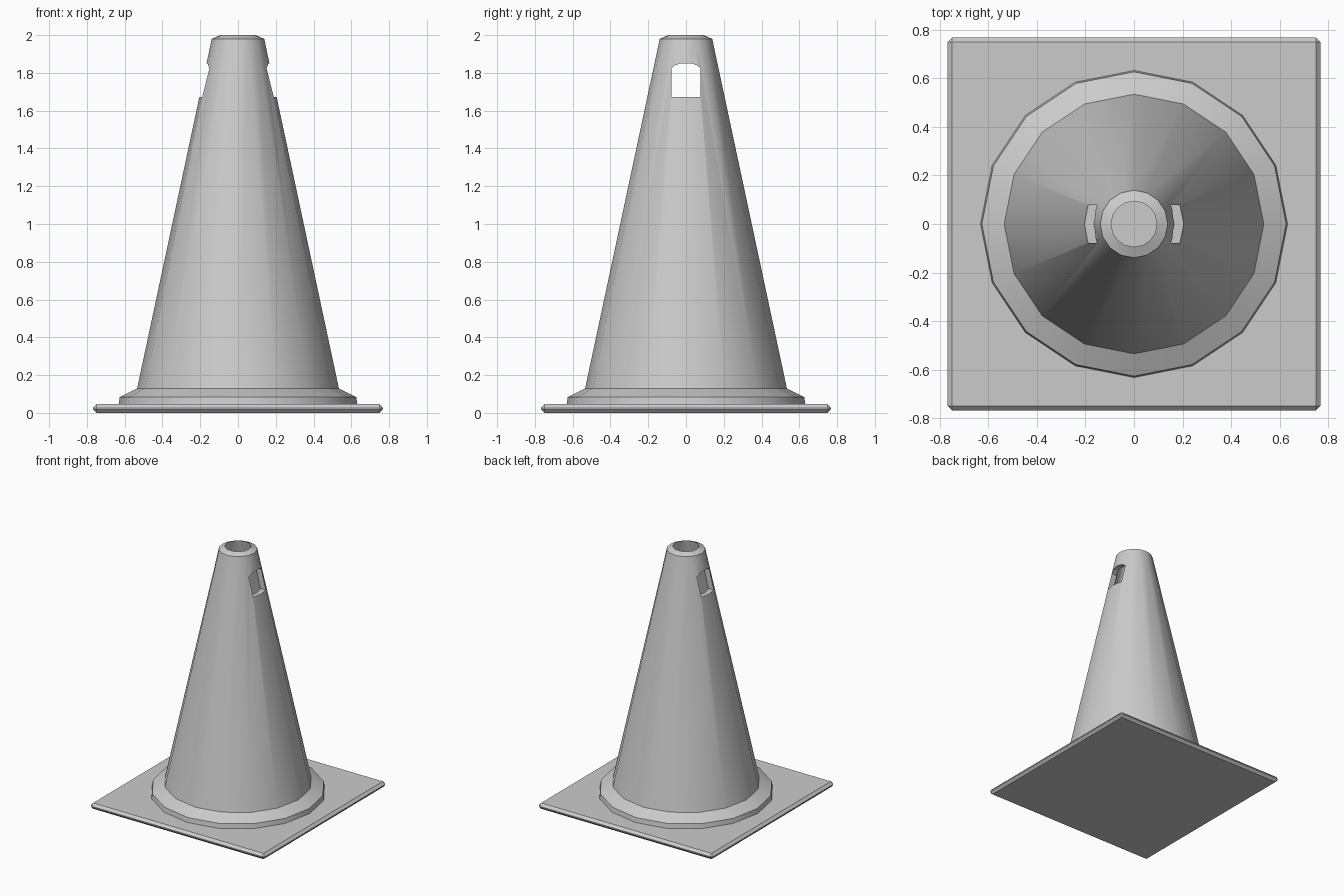
import bpy, bmesh, math

if "Cube" in bpy.data.objects:
    bpy.data.objects.remove(bpy.data.objects["Cube"])

SIDES = 16


def new_object(name, bm):
    bmesh.ops.recalc_face_normals(bm, faces=bm.faces)
    mesh = bpy.data.meshes.new(name)
    bm.to_mesh(mesh)
    bm.free()
    obj = bpy.data.objects.new(name, mesh)
    bpy.context.collection.objects.link(obj)
    return obj


def lathe(name, profile):
    """Revolve a closed (radius, z) profile into a hollow ring solid."""
    bm = bmesh.new()
    rings = []
    for i in range(SIDES):
        a = 2 * math.pi * i / SIDES
        rings.append([bm.verts.new((r * math.cos(a), r * math.sin(a), z)) for r, z in profile])
    n = len(profile)
    for i in range(SIDES):
        a, b = rings[i], rings[(i + 1) % SIDES]
        for j in range(n):
            k = (j + 1) % n
            bm.faces.new((a[j], b[j], b[k], a[k]))
    return new_object(name, bm)


def prism_x(name, outline, half):
    """Extrude a (y, z) outline along x."""
    bm = bmesh.new()
    face = bm.faces.new([bm.verts.new((-half, y, z)) for y, z in outline])
    ext = bmesh.ops.extrude_face_region(bm, geom=[face])
    moved = [v for v in ext["geom"] if isinstance(v, bmesh.types.BMVert)]
    bmesh.ops.translate(bm, verts=moved, vec=(2 * half, 0, 0))
    return new_object(name, bm)


# Square base plate with chamfered edges and corners
bm = bmesh.new()
bmesh.ops.create_cube(bm, size=1)
bmesh.ops.scale(bm, verts=bm.verts, vec=(1.535, 1.535, 0.046))
bmesh.ops.translate(bm, verts=bm.verts, vec=(0, 0, 0.023))
bmesh.ops.bevel(bm, geom=bm.edges[:], offset=0.019, segments=1, affect='EDGES')
new_object("base_plate", bm)

# Hollow cone with flange, open at the top
cone = lathe("cone_body", [
    (0.632, 0.044), (0.626, 0.083), (0.534, 0.13), (0.139, 1.98), (0.094, 2.0),
    (0.49, 0.125), (0.58, 0.044)])

# Arched hand slot cut through both sides
slot = prism_x("slot_cutter", [
    (-0.078, 1.673), (0.078, 1.673), (0.078, 1.825), (0.055, 1.842), (0.025, 1.851),
    (-0.025, 1.851), (-0.055, 1.842), (-0.078, 1.825)], 0.5)
slot.hide_render = True
cut = cone.modifiers.new("hand_slot", 'BOOLEAN')
cut.operation = 'DIFFERENCE'
cut.solver = 'EXACT'
cut.object = slot

# Apply the cut and smooth the cone's sides, keeping the rims sharp
bpy.context.view_layer.objects.active = cone
bpy.ops.object.select_all(action='DESELECT')
cone.select_set(True)
bpy.ops.object.modifier_apply(modifier=cut.name)
bpy.data.objects.remove(slot)
bpy.ops.object.shade_smooth_by_angle(angle=math.radians(30))
